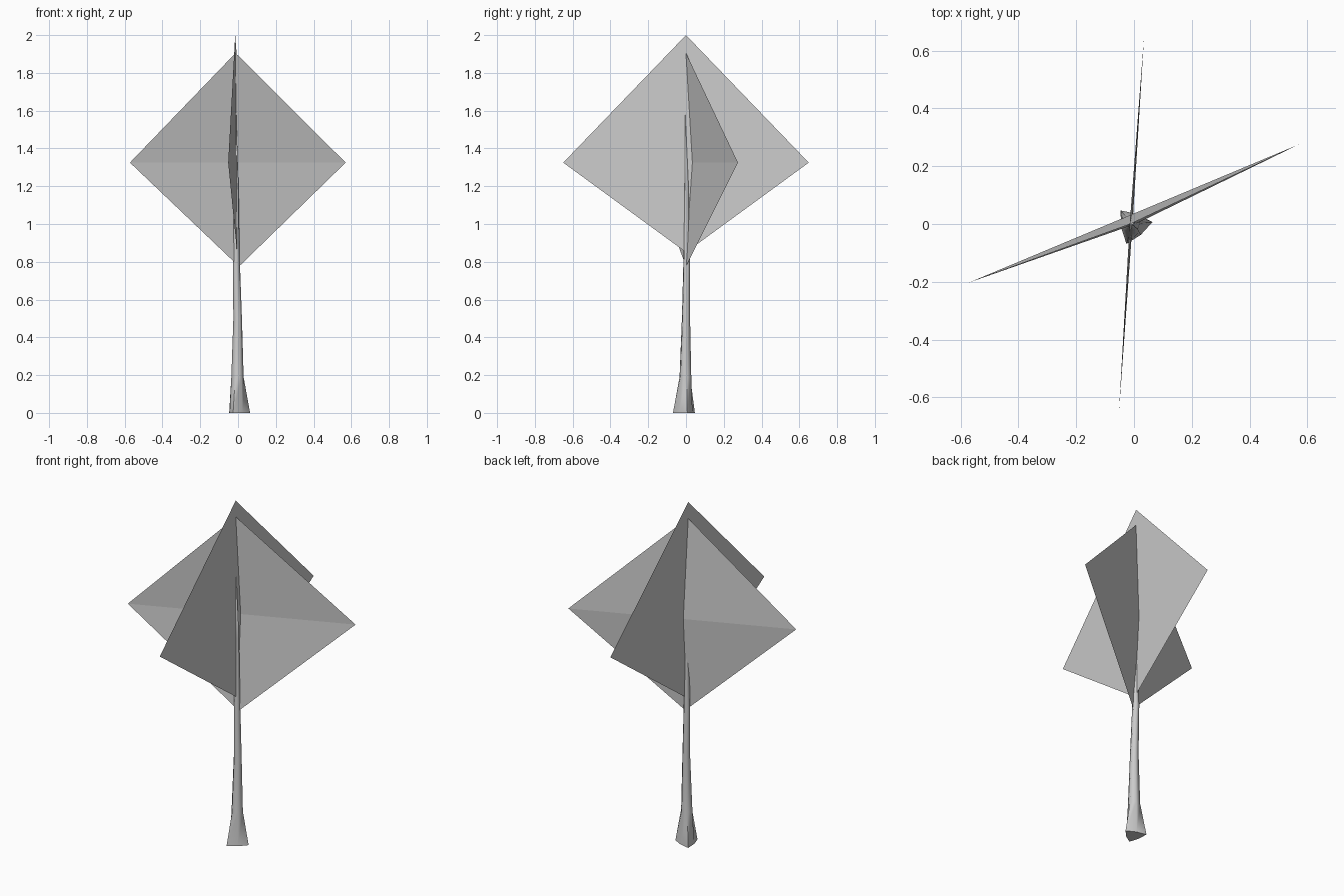
import bpy
import bmesh
import math
from mathutils import Vector

cube = bpy.data.objects.get("Cube")
if cube:
    bpy.data.objects.remove(cube, do_unlink=True)

# One plain grey for the whole tree
grey = bpy.data.materials.new("pale_grey")
grey.use_nodes = True
grey.diffuse_color = (0.6, 0.6, 0.6, 1)
grey.node_tree.nodes["Principled BSDF"].inputs["Base Color"].default_value = (0.6, 0.6, 0.6, 1)


def add_object(name, bm):
    mesh = bpy.data.meshes.new(name)
    bm.to_mesh(mesh)
    bm.free()
    mesh.materials.append(grey)
    obj = bpy.data.objects.new(name, mesh)
    bpy.context.collection.objects.link(obj)
    return obj


def leaf_card(name, top, bottom, side_a, side_b):
    """Diamond sheet with a horizontal fold between its side corners."""
    bm = bmesh.new()
    t, b, l, r = [bm.verts.new(p) for p in (top, bottom, side_a, side_b)]
    bm.faces.new((l, r, t))
    bm.faces.new((r, l, b))
    return add_object(name, bm)


# Crossed foliage sheets
leaf_card("wide_foliage_sheet", (-0.013, 0, 1.905), (0.005, 0, 0.775),
          (-0.572, -0.203, 1.325), (0.57, 0.275, 1.325))
leaf_card("deep_foliage_sheet", (-0.015, 0, 2.0), (-0.005, 0, 0.85),
          (-0.052, -0.65, 1.325), (0.035, 0.65, 1.325))

# Trunk: flared three-root foot, then slim tapering rings (x, y, z, radius)
SIDES = 6
RINGS = [(-0.003, -0.003, 0.19, 0.033), (-0.002, 0, 0.5, 0.023),
         (-0.009, 0.004, 0.8, 0.019), (-0.008, 0.003, 1.2, 0.011)]
START = math.radians(10)


def ring(bm, centre, radii):
    verts = []
    for i in range(SIDES):
        a = START + math.tau * i / SIDES
        r = radii[i % len(radii)]
        verts.append(bm.verts.new(Vector(centre) + Vector((math.cos(a), math.sin(a), 0)) * r))
    return verts


bm = bmesh.new()
loops = [ring(bm, (-0.003, -0.005, 0), (0.068, 0.042))]
loops += [ring(bm, (x, y, z), (r,)) for x, y, z, r in RINGS]
for low, high in zip(loops, loops[1:]):
    for i in range(SIDES):
        j = (i + 1) % SIDES
        bm.faces.new((low[i], low[j], high[j], high[i]))
tip = bm.verts.new((-0.01, -0.005, 1.6))
for i in range(SIDES):
    bm.faces.new((loops[-1][i], loops[-1][(i + 1) % SIDES], tip))
bm.faces.new(loops[0][::-1])
trunk = add_object("trunk", bm)

bpy.ops.object.select_all(action='DESELECT')
trunk.select_set(True)
bpy.context.view_layer.objects.active = trunk
bpy.ops.object.shade_smooth_by_angle(angle=math.radians(65))
